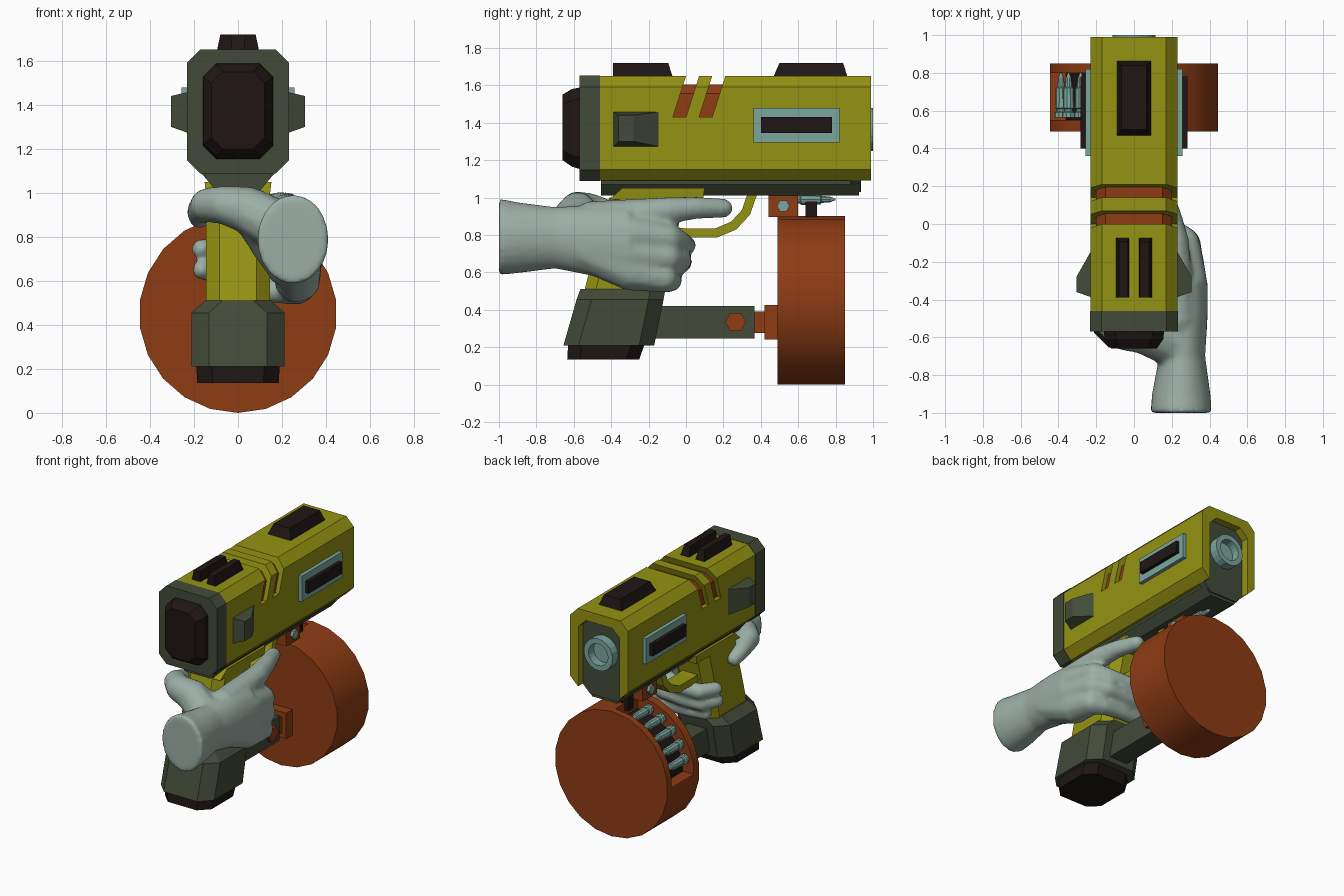
import bpy, bmesh
from math import sin, cos, pi, radians
from mathutils import Vector, Matrix

if "Cube" in bpy.data.objects:
    bpy.data.objects.remove(bpy.data.objects["Cube"])


def material(name, rgb):
    m = bpy.data.materials.new(name)
    m.diffuse_color = (*rgb, 1)
    m.use_nodes = True
    m.node_tree.nodes["Principled BSDF"].inputs["Base Color"].default_value = m.diffuse_color
    return m


YELLOW = material("yellow", (0.30, 0.29, 0.006))
OLIVE = material("olive", (0.055, 0.07, 0.04))
DARK = material("dark", (0.013, 0.008, 0.007))
ORANGE = material("orange", (0.27, 0.045, 0.007))
TEAL = material("teal", (0.20, 0.38, 0.34))
SKIN = material("pale", (0.33, 0.43, 0.38))


def place(axis, t, a, b):
    # a 2D point (a, b) in the plane crossing the axis at t
    return {'X': (t, a, b), 'Y': (a, t, b), 'Z': (a, b, t)}[axis]


def octo(axis, t, a0, a1, b0, b1, c=0.0):
    pts = [(a0 + c, b0), (a1 - c, b0), (a1, b0 + c), (a1, b1 - c),
           (a1 - c, b1), (a0 + c, b1), (a0, b1 - c), (a0, b0 + c)]
    return [place(axis, t, *p) for p in pts]


def ring(axis, t, ca, cb, ra, rb=None, n=16, ph=0.0):
    rb = rb or ra
    return [place(axis, t, ca + ra * cos(ph + 2 * pi * i / n), cb + rb * sin(ph + 2 * pi * i / n))
            for i in range(n)]


def add_loft(bm, rings):
    vs = [[bm.verts.new(p) for p in r] for r in rings]
    n = len(rings[0])
    for r, s in zip(vs, vs[1:]):
        for i in range(n):
            j = (i + 1) % n
            bm.faces.new((r[i], r[j], s[j], s[i]))
    bm.faces.new(vs[0])
    bm.faces.new(vs[-1])


def finish(bm, name, mat, mirror=False, smooth=False):
    bmesh.ops.remove_doubles(bm, verts=bm.verts, dist=1e-5)
    bmesh.ops.recalc_face_normals(bm, faces=bm.faces)
    me = bpy.data.meshes.new(name)
    bm.to_mesh(me)
    bm.free()
    ob = bpy.data.objects.new(name, me)
    bpy.context.collection.objects.link(ob)
    if mat:
        me.materials.append(mat)
    if mirror:
        ob.modifiers.new("mirror", 'MIRROR')
    if smooth:
        smooth_by_angle(ob)
    return ob


def activate(ob):
    bpy.ops.object.select_all(action='DESELECT')
    ob.select_set(True)
    bpy.context.view_layer.objects.active = ob


def smooth_by_angle(ob):
    activate(ob)
    bpy.ops.object.shade_smooth_by_angle(angle=radians(30))


def loft(name, mat, rings, **kw):
    bm = bmesh.new()
    add_loft(bm, rings)
    return finish(bm, name, mat, **kw)


def prism(name, mat, axis, t0, t1, *rect, **kw):
    return loft(name, mat, [octo(axis, t0, *rect), octo(axis, t1, *rect)], **kw)


def cut(ob, *cutters):
    for c in cutters:
        m = ob.modifiers.new("cut", 'BOOLEAN')
        m.operation, m.solver, m.object = 'DIFFERENCE', 'EXACT', c
        activate(ob)
        bpy.ops.object.modifier_apply(modifier=m.name)
        bpy.data.objects.remove(c)


# slide: chamfered yellow shell with slanted slots and an open muzzle
slide = prism("slide", YELLOW, 'Y', -0.46, 0.99, -0.23, 0.23, 1.09, 1.65, 0.06)
slots = []
for y in (-0.07, 0.07):
    lo = octo('Z', 1.43, -0.4, 0.4, y, y + 0.07)
    hi = octo('Z', 1.75, -0.4, 0.4, y + 0.102, y + 0.172)
    slots.append(loft("slot_cutter", None, [lo, hi]))
muzzle_cut = prism("muzzle_cutter", None, 'Y', 0.92, 1.1, -0.165, 0.165, 1.02, 1.58, 0.06)
cut(slide, *slots, muzzle_cut)
prism("slot_core", ORANGE, 'Y', -0.12, 0.26, -0.2, 0.2, 1.2, 1.605, 0.05)
prism("muzzle_plate", OLIVE, 'Y', 0.88, 0.935, -0.17, 0.17, 1.03, 1.58, 0.06)
loft("muzzle_ring", TEAL, [ring('Y', y, 0, 1.365, r, n=20) for y, r in
                           ((0.92, 0.115), (1.0, 0.115), (1.0, 0.078), (0.94, 0.078))])

# rear cap and plug
prism("rear_cap", OLIVE, 'Y', -0.57, -0.46, -0.232, 0.232, 1.088, 1.652, 0.06)
loft("rear_plug", DARK, [octo('Y', -0.56, -0.16, 0.16, 1.15, 1.59, 0.06),
                         octo('Y', -0.61, -0.155, 0.155, 1.165, 1.58, 0.06),
                         octo('Y', -0.66, -0.12, 0.12, 1.2, 1.55, 0.05)])

# side vents, side bumps, sights
prism("vent_frame", TEAL, 'X', 0.22, 0.257, 0.36, 0.82, 1.295, 1.48, mirror=True)
prism("vent_insert", DARK, 'X', 0.23, 0.283, 0.40, 0.78, 1.345, 1.43, mirror=True)
loft("side_bump", OLIVE, [octo('X', 0.22, -0.39, -0.13, 1.27, 1.46),
                          octo('X', 0.305, -0.36, -0.28, 1.30, 1.44)], mirror=True)
loft("front_sight", DARK, [octo('Z', 1.64, -0.095, 0.095, 0.465, 0.865),
                           octo('Z', 1.72, -0.065, 0.065, 0.50, 0.84)])
loft("rear_sight", DARK, [octo('Z', 1.64, 0.025, 0.097, -0.39, -0.07),
                          octo('Z', 1.72, 0.033, 0.08, -0.39, -0.095)], mirror=True)

# under rail
loft("under_rail", OLIVE, [octo('Z', z, -x, x, -0.455, 0.925) for z, x in
                           ((1.01, 0.10), (1.07, 0.15), (1.10, 0.15))])

# grip, magazine base and foot
loft("grip", YELLOW, [octo('Z', z, -0.145, 0.145, y0, y1, 0.06) for z, y0, y1 in
                      ((0.48, -0.55, -0.12), (0.85, -0.45, -0.04), (1.0, -0.41, 0.0))], smooth=True)
loft("grip_top", YELLOW, [octo('Z', 0.99, -0.145, 0.145, -0.41, 0.09),
                          octo('Z', 1.05, -0.152, 0.152, -0.34, 0.10)])
loft("grip_base", OLIVE, [octo('Z', z, -x, x, y0, y1, 0.08) for z, x, y0, y1 in
                          ((0.21, 0.212, -0.655, -0.17), (0.455, 0.212, -0.585, -0.12),
                           (0.51, 0.15, -0.565, -0.11))])
loft("grip_foot", DARK, [octo('Z', 0.135, -0.185, 0.185, -0.635, -0.25, 0.07),
                         octo('Z', 0.22, -0.19, 0.19, -0.63, -0.22, 0.07)])

# trigger guard: swept strip
path = [(-0.10, 0.82), (0.0, 0.81), (0.16, 0.81), (0.255, 0.85), (0.32, 0.92), (0.355, 1.02)]
secs = []
for i, p in enumerate(path):
    a, b = Vector(path[max(i - 1, 0)]), Vector(path[min(i + 1, len(path) - 1)])
    d = (b - a).normalized() * 0.025
    secs.append([(x, p[0] - s * d.y, p[1] + s * d.x) for x, s in
                 ((-0.06, -1), (0.06, -1), (0.06, 1), (-0.06, 1))])
loft("trigger_guard", YELLOW, secs)

# drum arm and bracket
prism("drum_arm", OLIVE, 'Y', -0.2, 0.365, -0.075, 0.075, 0.245, 0.42)
prism("arm_link", ORANGE, 'Y', 0.35, 0.43, -0.055, 0.055, 0.275, 0.39)
prism("arm_bracket", ORANGE, 'Y', 0.42, 0.5, -0.09, 0.09, 0.24, 0.425)
loft("arm_bolt", ORANGE, [ring('X', x, 0.265, 0.335, 0.056, n=6) for x in (0.06, 0.10)], mirror=True)

# feed block under the rail
prism("feed_block", ORANGE, 'Y', 0.44, 0.60, -0.075, 0.075, 0.895, 1.015)
loft("feed_bolt", TEAL, [ring('X', x, 0.52, 0.955, 0.034, n=6) for x in (0.06, 0.095)], mirror=True)
prism("feed_post", DARK, 'Z', 0.85, 0.98, -0.03, 0.03, 0.64, 0.70)

# drum with a window on its left shoulder
drum = loft("drum", ORANGE, [ring('Y', y, 0, 0.45, 0.45, n=22, ph=-pi / 2) for y in (0.49, 0.85)])
wedge = []
for a in range(90, 181, 15):
    c, s = cos(radians(a)), sin(radians(a))
    wedge.append([(r * c, y, 0.45 + r * s) for r, y in
                  ((0.345, 0.55), (0.6, 0.55), (0.6, 0.80), (0.345, 0.80))])
cut(drum, loft("window_cutter", None, wedge))
smooth_by_angle(drum)
loft("drum_core", DARK, [ring('Y', y, 0, 0.45, 0.36, n=22) for y in (0.53, 0.82)], smooth=True)


def round_at(name, x, z):
    prof = ((0.565, 0.036), (0.59, 0.036), (0.595, 0.024), (0.61, 0.024), (0.615, 0.031),
            (0.72, 0.028), (0.725, 0.02), (0.77, 0.016), (0.80, 0.004))
    loft(name, TEAL, [ring('Y', y, x, z, r, n=10) for y, r in prof], smooth=True)


for i, a in enumerate(range(105, 180, 15)):
    round_at(f"drum_round_{i}", 0.40 * cos(radians(a)), 0.45 + 0.40 * sin(radians(a)))
round_at("fed_round", 0, 0.99)

# hand: wrist loft plus finger chains (x, y, z, radius), fused and smoothed
bm = bmesh.new()
add_loft(bm, [ring('Y', y, cx, cz, rx, rz, n=24) for y, cx, cz, rx, rz in
              ((-1.0, 0.25, 0.79, 0.163, 0.205), (-0.9, 0.25, 0.785, 0.155, 0.19),
               (-0.7, 0.255, 0.785, 0.122, 0.165), (-0.5, 0.26, 0.77, 0.13, 0.19),
               (-0.3, 0.27, 0.74, 0.12, 0.21))])
chains = {
    "index": [(.23, -.5, .88, .105), (.22, -.1, .93, .075), (.19, .05, .945, .062), (.14, .2, .943, .053)],
    "middle": [(.27, -.5, .8, .12), (.27, -.3, .8, .12), (.265, -.1, .78, .085), (.2, -.03, .76, .062),
               (.05, .0, .745, .055), (-.1, -.01, .74, .055), (-.165, -.1, .745, .048)],
    "ring": [(.27, -.5, .74, .12), (.27, -.3, .7, .12), (.275, -.1, .68, .08), (.2, -.03, .665, .062),
             (.05, -.02, .65, .053), (-.1, -.03, .645, .05), (-.165, -.12, .65, .046)],
    "little": [(.27, -.55, .73, .12), (.27, -.3, .61, .11), (.27, -.12, .57, .08), (.2, -.08, .555, .06),
               (.05, -.07, .555, .05), (-.1, -.08, .555, .045)],
    "thumb": [(.2, -.64, .84, .12), (.05, -.58, .92, .11), (-.06, -.58, .945, .09), (-.14, -.51, .945, .08),
              (-.175, -.38, .915, .06), (-.175, -.3, .885, .05)],
    "heel": [(.1, -.55, .87, .11), (.22, -.42, .67, .1)],
}
for chain in chains.values():
    for a, b in zip(chain, chain[1:]):
        for i in range(11):
            x, y, z, r = Vector(a).lerp(Vector(b), i / 10)
            bmesh.ops.create_icosphere(bm, subdivisions=2, radius=r,
                                       matrix=Matrix.Translation((x, y, z)))
hand = finish(bm, "hand", SKIN)
rm = hand.modifiers.new("fuse", 'REMESH')
rm.mode, rm.voxel_size, rm.use_smooth_shade = 'VOXEL', 0.016, True
sm = hand.modifiers.new("soften", 'SMOOTH')
sm.factor, sm.iterations = 0.5, 5
